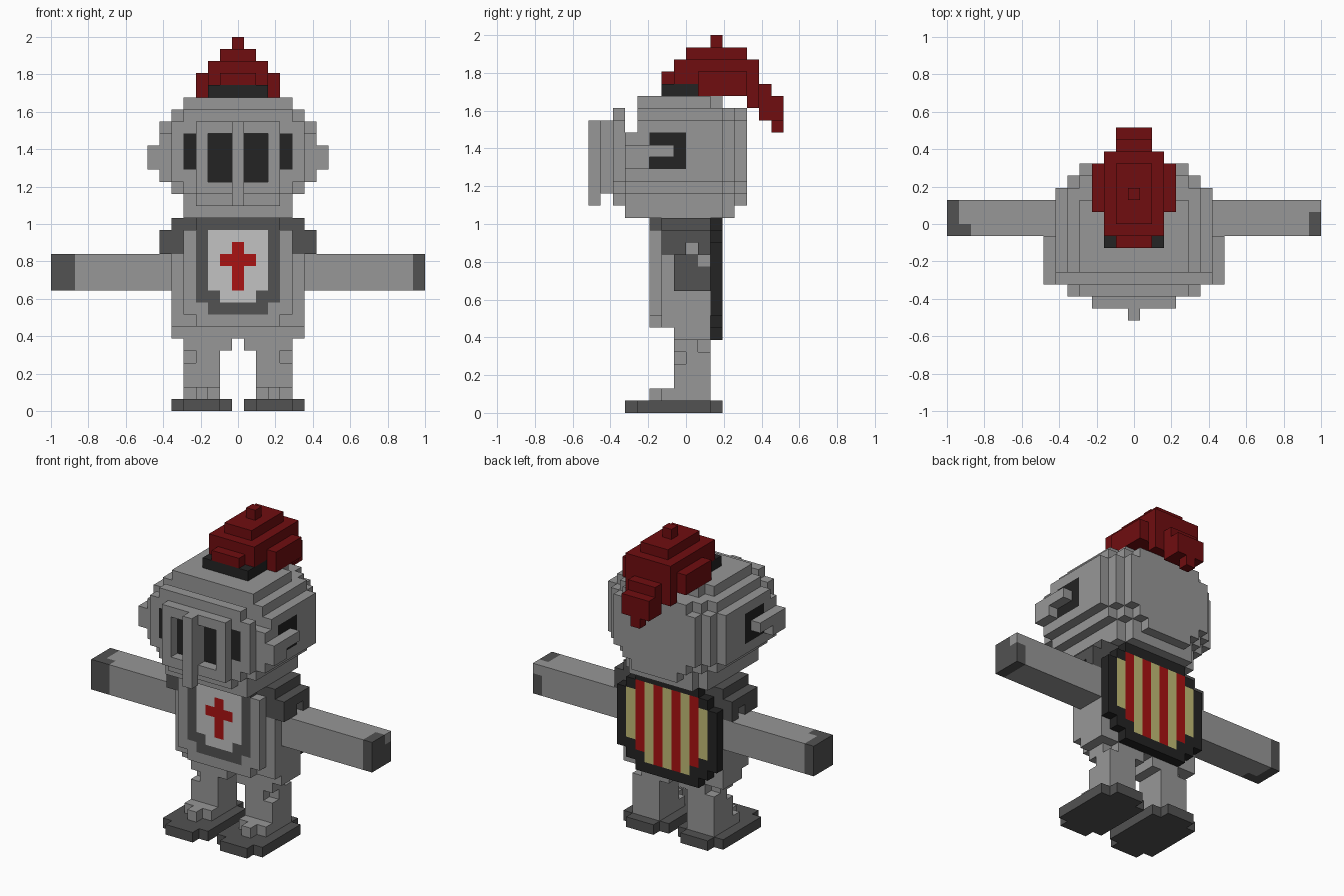
import bpy
import bmesh
from mathutils import Vector

if "Cube" in bpy.data.objects:
    bpy.data.objects.remove(bpy.data.objects["Cube"], do_unlink=True)

V = 2 / 31  # block size; 31 blocks across and 31 high

COLOURS = {
    "armour_grey": (0.31, 0.31, 0.31),
    "pale_cloth": (0.54, 0.54, 0.54),
    "dark_steel": (0.084, 0.084, 0.084),
    "black": (0.017, 0.017, 0.017),
    "plume_red": (0.16, 0.004, 0.005),
    "bright_red": (0.40, 0.006, 0.006),
    "yellow": (0.54, 0.50, 0.18),
}
NAMES = list(COLOURS)
MATS = {}
for name, rgb in COLOURS.items():
    m = bpy.data.materials.new(name)
    m.use_nodes = True
    m.diffuse_color = (*rgb, 1)
    bsdf = m.node_tree.nodes["Principled BSDF"]
    bsdf.inputs["Base Color"].default_value = (*rgb, 1)
    bsdf.inputs["Roughness"].default_value = 0.8
    MATS[name] = m

parts = {}  # part name -> {(x, y, z): colour name}


def fill(part, xs, ys, zs, colour="armour_grey"):
    """Fill a box of blocks; each range is (first, last) inclusive."""
    cells = parts.setdefault(part, {})
    for x in range(xs[0], xs[1] + 1):
        for y in range(ys[0], ys[1] + 1):
            for z in range(zs[0], zs[1] + 1):
                cells[x, y, z] = colour


def wide(part, w, ys, zs, colour="armour_grey"):
    """Fill a box centred on x, w blocks either side of the middle."""
    fill(part, (-w, w), ys, zs, colour)


def both(part, xs, ys, zs, colour="armour_grey"):
    """Fill a box on the left part and its mirror on the right part."""
    fill("left_" + part, xs, ys, zs, colour)
    fill("right_" + part, (-xs[1], -xs[0]), ys, zs, colour)


def carve(part, x, y, z):
    """Remove one block from a left part and its mirror."""
    parts["left_" + part].pop((x, y, z), None)
    parts["right_" + part].pop((-x, y, z), None)


# Feet with clipped corners
both("foot", (1, 5), (-4, 1), (0, 0), "dark_steel")
both("foot", (2, 4), (-5, 2), (0, 0), "dark_steel")

# Legs with ankle guard and knee notches
both("leg", (2, 4), (-1, 1), (1, 5))
both("leg", (2, 4), (-2, -2), (1, 1))
both("leg", (3, 3), (-3, -3), (1, 1))
both("leg", (1, 1), (-1, 1), (5, 5))
carve("leg", 4, -1, 4)
carve("leg", 4, 1, 5)

# Torso
wide("torso", 5, (-1, 1), (6, 6))
wide("torso", 5, (-2, 1), (7, 12))
wide("torso", 4, (-2, 1), (13, 15))
wide("torso", 4, (-3, -3), (8, 15))
wide("torso", 3, (-3, -3), (7, 7))

# Chest cloth with dark border and cross
wide("torso", 3, (-3, -3), (9, 15), "dark_steel")
wide("torso", 2, (-3, -3), (8, 8), "dark_steel")
wide("torso", 2, (-3, -3), (10, 14), "pale_cloth")
wide("torso", 1, (-3, -3), (9, 9), "pale_cloth")
wide("torso", 0, (-3, -3), (10, 13), "bright_red")
wide("torso", 1, (-3, -3), (12, 12), "bright_red")
for x in (-4, 4):
    fill("torso", (x, x), (-2, 1), (15, 15), "dark_steel")
    parts["torso"].pop((x, -3, 15))

# Shoulder pads
both("shoulder_pad", (5, 6), (-2, 1), (13, 14), "dark_steel")
both("shoulder_pad", (5, 5), (-2, 1), (15, 15), "dark_steel")
carve("shoulder_pad", 6, 0, 13)
carve("shoulder_pad", 5, 0, 13)

# Arms with gloved ends
both("arm", (6, 15), (-1, 1), (10, 12))
both("arm", (15, 15), (-1, 1), (10, 12), "dark_steel")
fill("left_arm", (15, 15), (1, 1), (12, 12))
fill("right_arm", (-14, -14), (-1, -1), (10, 12), "dark_steel")

# Striped shield on the back
for w, z0, z1 in ((5, 8, 13), (4, 7, 14), (3, 6, 15)):
    wide("back_shield", w, (2, 2), (z0, z1), "black")
for x in range(-4, 5):
    z0, z1 = {4: (9, 13), 3: (8, 14)}.get(abs(x), (7, 14))
    fill("back_shield", (x, x), (2, 2), (z0, z1),
         "bright_red" if x % 2 else "yellow")

# Helmet: half width of every layer, narrowing to the back
LAYERS = {16: 4, 17: 4, 18: 5, 19: 6, 20: 6, 21: 6, 22: 6, 23: 6, 24: 5, 25: 4}
for z, w in LAYERS.items():
    front = -5 if z < 23 else -4
    back = {16: 3, 25: 2}.get(z, 4)
    for y in range(front, back + 1):
        cut = max(0, y - back + 2) if back == 4 else int(y == back)
        wide("helmet", w - cut, (y, y), (z, z))

# Visor plates and nose ridge
for z, w in {17: 3, 18: 4, 19: 5, 20: 5, 21: 5, 22: 5, 23: 5, 24: 4}.items():
    wide("visor", w, (-6, -6), (z, z))
wide("visor", 3, (-7, -7), (18, 23))
wide("visor", 0, (-8, -8), (17, 23))
for s in (-1, 1):
    # Eye slots and side slots
    for x in (s, 2 * s):
        fill("visor", (x, x), (-6, -6), (19, 22), "black")
        for z in range(19, 23):
            parts["visor"].pop((x, -7, z))
    fill("visor", (4 * s, 4 * s), (-6, -6), (20, 22), "black")
    fill("helmet", (6 * s, 6 * s), (-3, -1), (20, 22), "black")
# Visor hinges at the sides
both("hinge", (7, 7), (-5, -4), (20, 21))
both("hinge", (7, 7), (-3, -2), (21, 21))

# Plume holder and swept plume
wide("plume_holder", 2, (-1, 0), (26, 26), "black")
wide("plume_holder", 2, (-2, -2), (26, 26), "black")
# y: (half width, bottom layer, top layer)
PLUME = {-2: (1, 27, 27), -1: (2, 27, 28), 0: (2, 27, 29), 1: (3, 26, 29),
         2: (3, 26, 30), 3: (3, 26, 29), 4: (3, 26, 29), 5: (2, 25, 28),
         6: (1, 24, 26), 7: (1, 23, 25)}
HEIGHT_WIDTH = {23: 0, 24: 1, 25: 2, 26: 3, 27: 3, 28: 2, 29: 1, 30: 0}
for y, (w, z0, z1) in PLUME.items():
    for z in range(z0, z1 + 1):
        wide("plume", min(w, HEIGHT_WIDTH[z]), (y, y), (z, z), "plume_red")

# Turn block sets into meshes, keeping only the exposed faces
occupied = {c for cells in parts.values() for c in cells}


def build(name, cells):
    bm = bmesh.new()
    verts = {}
    used = sorted(set(cells.values()), key=NAMES.index)

    def vert(p):
        key = tuple(round(2 * c) for c in p)
        if key not in verts:
            verts[key] = bm.verts.new((p[0] * V, p[1] * V, p[2] * V))
        return verts[key]

    for cell, colour in cells.items():
        centre = Vector((cell[0], cell[1] + 0.5, cell[2] + 0.5))
        for axis in range(3):
            for sign in (-1, 1):
                n = Vector((0, 0, 0))
                n[axis] = sign
                if tuple(int(a + b) for a, b in zip(cell, n)) in occupied:
                    continue
                u = Vector((0, 0, 0))
                u[(axis + 1) % 3] = 1
                w = n.cross(u)
                ring = [centre + (n + u * a + w * b) / 2
                        for a, b in ((-1, -1), (1, -1), (1, 1), (-1, 1))]
                face = bm.faces.new([vert(p) for p in ring])
                face.material_index = used.index(colour)
    mesh = bpy.data.meshes.new(name)
    bm.to_mesh(mesh)
    bm.free()
    for colour in used:
        mesh.materials.append(MATS[colour])
    bpy.context.collection.objects.link(bpy.data.objects.new(name, mesh))


for part_name, part_cells in parts.items():
    build(part_name, part_cells)
